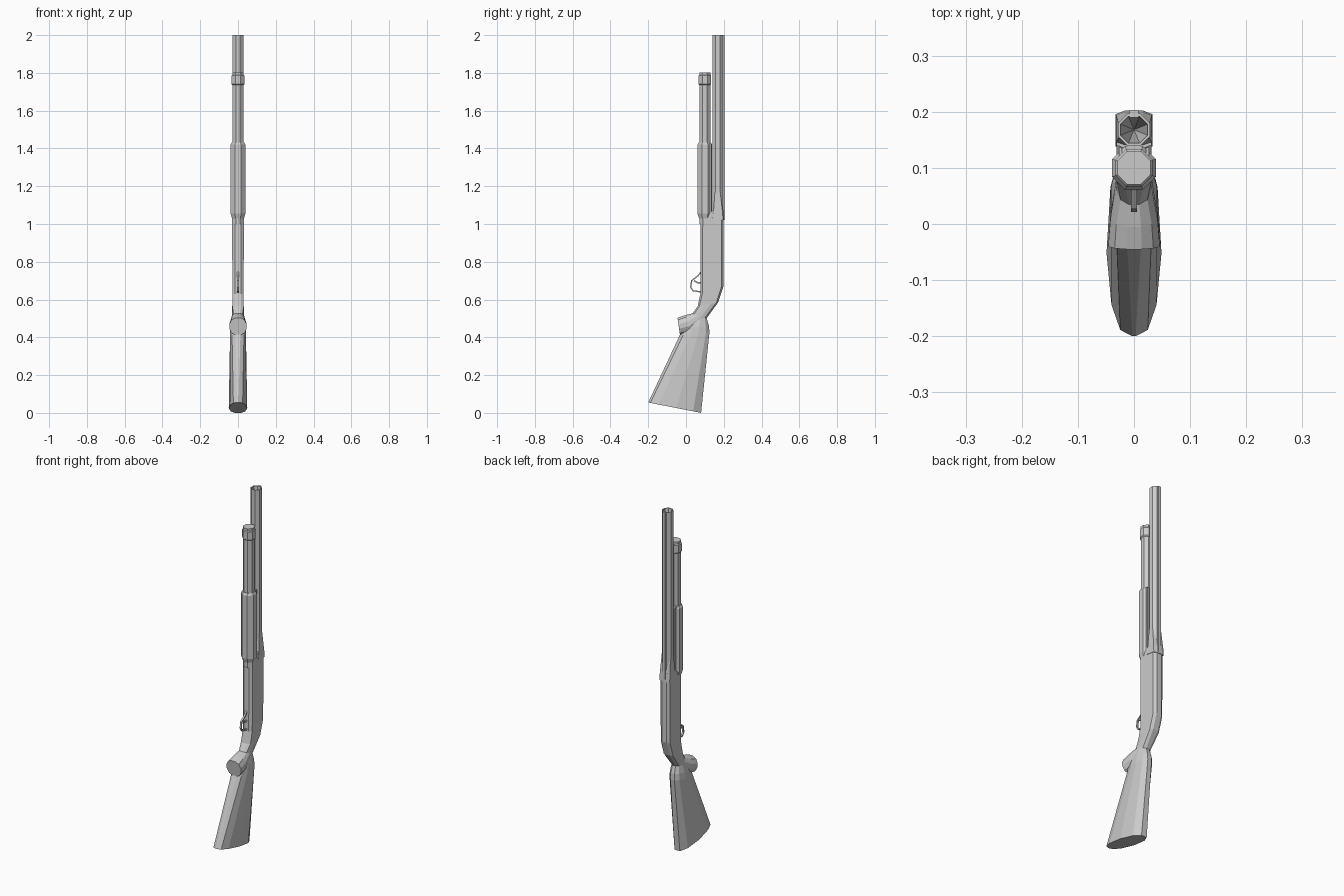
import bpy, bmesh, math

if "Cube" in bpy.data.objects:
    bpy.data.objects.remove(bpy.data.objects["Cube"])

# Half cross-sections: (fraction from front to back, fraction of half width)
BOXY = [(0, .5), (.09, 1), (.35, 1), (.65, 1), (.91, 1), (1, .5)]
OVAL = [(0, .3), (.12, .75), (.37, 1), (.63, 1), (.88, .75), (1, .3)]
BUTT = [(0, .06), (.04, .5), (.2, .82), (.53, 1), (.85, .8), (1, .35)]


def skin(name, rings, cap_start=True, cap_end=True):
    """Join a list of equal rings with quads and cap the ends."""
    bm = bmesh.new()
    loops = [[bm.verts.new(p) for p in r] for r in rings]
    n = len(loops[0])
    for a, b in zip(loops, loops[1:]):
        for i in range(n):
            j = (i + 1) % n
            bm.faces.new((a[i], a[j], b[j], b[i]))
    if cap_start:
        bm.faces.new(loops[0][::-1])
    if cap_end:
        bm.faces.new(loops[-1])
    bmesh.ops.remove_doubles(bm, verts=bm.verts, dist=1e-5)
    bmesh.ops.recalc_face_normals(bm, faces=bm.faces)
    me = bpy.data.meshes.new(name)
    bm.to_mesh(me)
    bm.free()
    ob = bpy.data.objects.new(name, me)
    bpy.context.collection.objects.link(ob)
    return ob


def loft(name, sections):
    """Each section: front (y, z), back (y, z), half width, half profile."""
    rings = []
    for (y0, z0), (y1, z1), w, prof in sections:
        half = [(w * k, y0 + (y1 - y0) * t, z0 + (z1 - z0) * t) for t, k in prof]
        rings.append(half + [(-x, y, z) for x, y, z in reversed(half)])
    return skin(name, rings)


def tube(name, cy, steps, sides=8, cap_end=True):
    """Upright faceted tube from (z, radius) steps."""
    rings = [[(r * math.cos(math.tau * (i + .5) / sides),
               cy + r * math.sin(math.tau * (i + .5) / sides), z)
              for i in range(sides)] for z, r in steps]
    return skin(name, rings, cap_end=cap_end)


def box(name, x, y0, y1, z0, z1):
    return skin(name, [[(-x, y0, z), (x, y0, z), (x, y1, z), (-x, y1, z)]
                       for z in (z0, z1)])


def strip(name, path, w, d):
    """Thin bar following a (y, z) path in the side plane."""
    rings = []
    for i, (y, z) in enumerate(path):
        a, b = path[max(i - 1, 0)], path[min(i + 1, len(path) - 1)]
        l = math.hypot(b[0] - a[0], b[1] - a[1])
        ny, nz = -(b[1] - a[1]) / l * d, (b[0] - a[0]) / l * d
        rings.append([(-w, y - ny, z - nz), (w, y - ny, z - nz),
                      (w, y + ny, z + nz), (-w, y + ny, z + nz)])
    return skin(name, rings)


# Receiver running down through the wrist into the pistol grip
loft("receiver_and_grip", [
    ((.135, 1.07), (.198, 1.07), .031, BOXY),
    ((.078, 1.03), (.199, 1.03), .031, BOXY),
    ((.076, .63), (.198, .67), .03, BOXY),
    ((.062, .565), (.17, .585), .03, BOXY),
    ((.035, .527), (.105, .495), .032, OVAL),
    ((-.005, .517), (.03, .425), .042, OVAL),
    ((-.045, .503), (-.032, .412), .046, OVAL),
])

# Collar tapering from the receiver up onto the barrel
loft("barrel_collar", [
    ((.132, 1.03), (.202, 1.02), .033, BOXY),
    ((.14, 1.06), (.199, 1.06), .032, BOXY),
    ((.15, 1.17), (.184, 1.17), .028, BOXY),
])

# Shoulder stock
loft("stock", [
    ((.03, .515), (.108, .505), .03, OVAL),
    ((-.02, .45), (.122, .46), .04, OVAL),
    ((-.033, .412), (.124, .425), .042, OVAL),
    ((-.2, .055), (.08, .0), .049, BUTT),
])

# Barrel with a hollow muzzle, and its sighting rib
tube("barrel", .168, [(1.0, .031), (2.0, .031), (2.0, .026), (1.8, .001)])
box("barrel_rib", .008, .19, .203, 1.02, 2.0)

# Magazine tube with end cap
tube("magazine_tube", .1, [(1.0, .031), (1.76, .031)])
tube("magazine_cap", .1, [(1.735, .031), (1.74, .036), (1.785, .036),
                          (1.79, .032), (1.803, .032)])

# Sliding pump handle and its action bars
tube("pump_handle", .1, [(1.03, .034), (1.055, .042), (1.42, .042), (1.432, .035)])
for side in (-1, 1):
    bar = box("action_bar", .003, .118, .136, 1.0, 1.43)
    bar.location.x = side * .024

# Trigger guard and trigger
strip("trigger_guard", [(.08, .745), (.062, .725), (.03, .70), (.025, .665),
                        (.036, .647), (.08, .64)], .005, .0035)
strip("trigger", [(.08, .69), (.06, .69), (.042, .70)], .004, .004)
